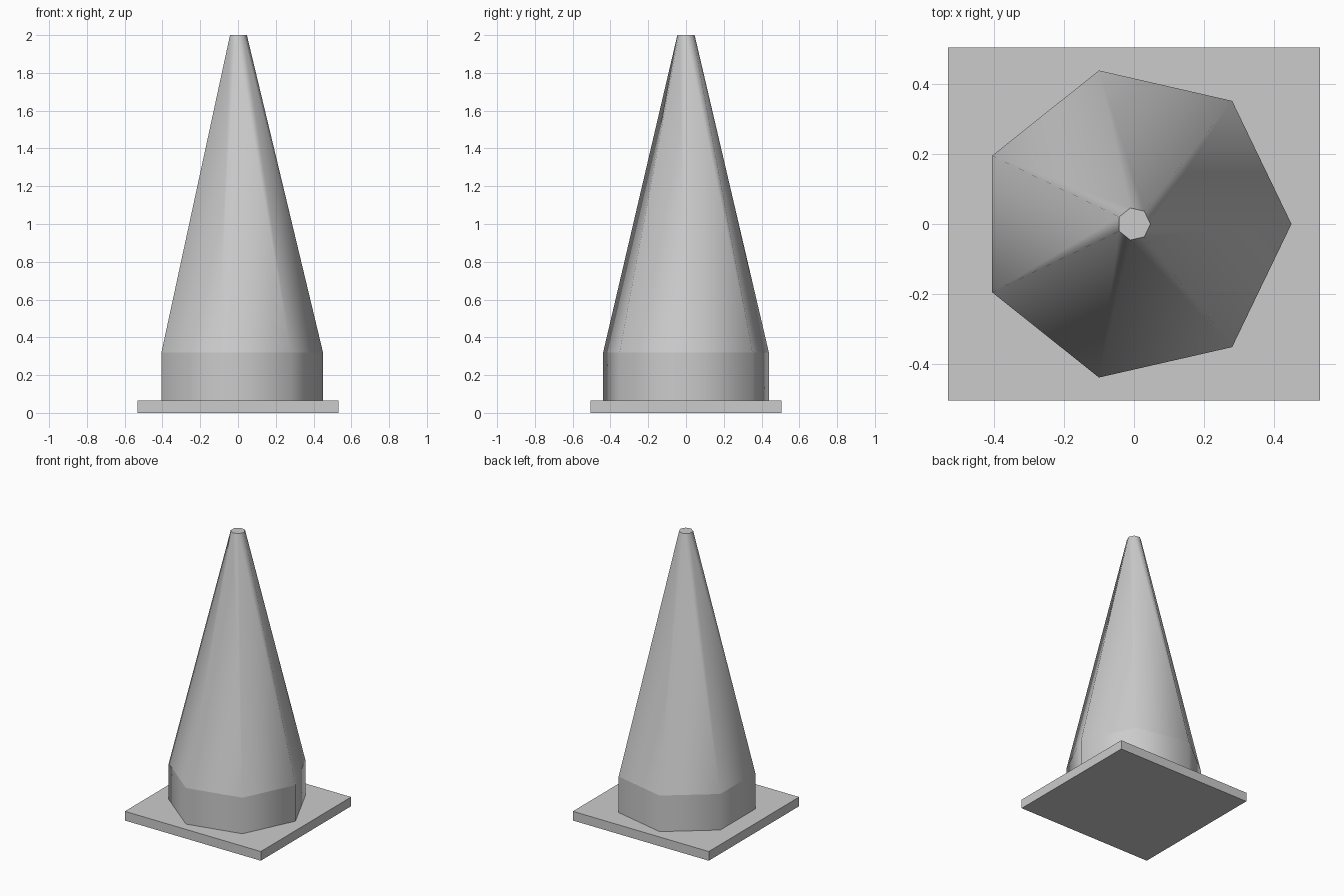
import bpy
import math

default = bpy.data.objects.get("Cube")
if default:
    bpy.data.objects.remove(default)

SIDES = 7
PLATE_TOP, COLLAR_TOP, TIP = 0.065, 0.32, 2.0
RADIUS, TIP_RADIUS = 0.45, 0.047

grey = bpy.data.materials.new("plain_grey")
grey.use_nodes = True
colour = (0.6, 0.6, 0.6, 1)
grey.diffuse_color = colour
grey.node_tree.nodes["Principled BSDF"].inputs["Base Color"].default_value = colour


def finish(name):
    obj = bpy.context.object
    obj.name = name
    obj.data.materials.append(grey)
    return obj


def tapered_part(name, r_low, r_high, z_low, z_high):
    """Seven-sided section with one corner pointing to +x."""
    bpy.ops.mesh.primitive_cone_add(
        vertices=SIDES, radius1=r_low, radius2=r_high, depth=z_high - z_low,
        location=(0, 0, (z_low + z_high) / 2), rotation=(0, 0, -math.pi / 2))
    bpy.ops.object.transform_apply(location=False, rotation=True, scale=False)
    finish(name)
    # round the sides, keep the rims crisp
    bpy.ops.object.shade_smooth_by_angle(angle=math.radians(60))


# Flat rectangular foot
bpy.ops.mesh.primitive_cube_add(size=1, location=(0, 0, PLATE_TOP / 2))
plate = finish("base_plate")
plate.scale = (1.064, 1.01, PLATE_TOP)
bpy.ops.object.transform_apply(location=False, rotation=False, scale=True)

# Upright collar and tapering cone
tapered_part("collar", RADIUS, RADIUS, PLATE_TOP, COLLAR_TOP)
tapered_part("cone_body", RADIUS, TIP_RADIUS, COLLAR_TOP, TIP)
